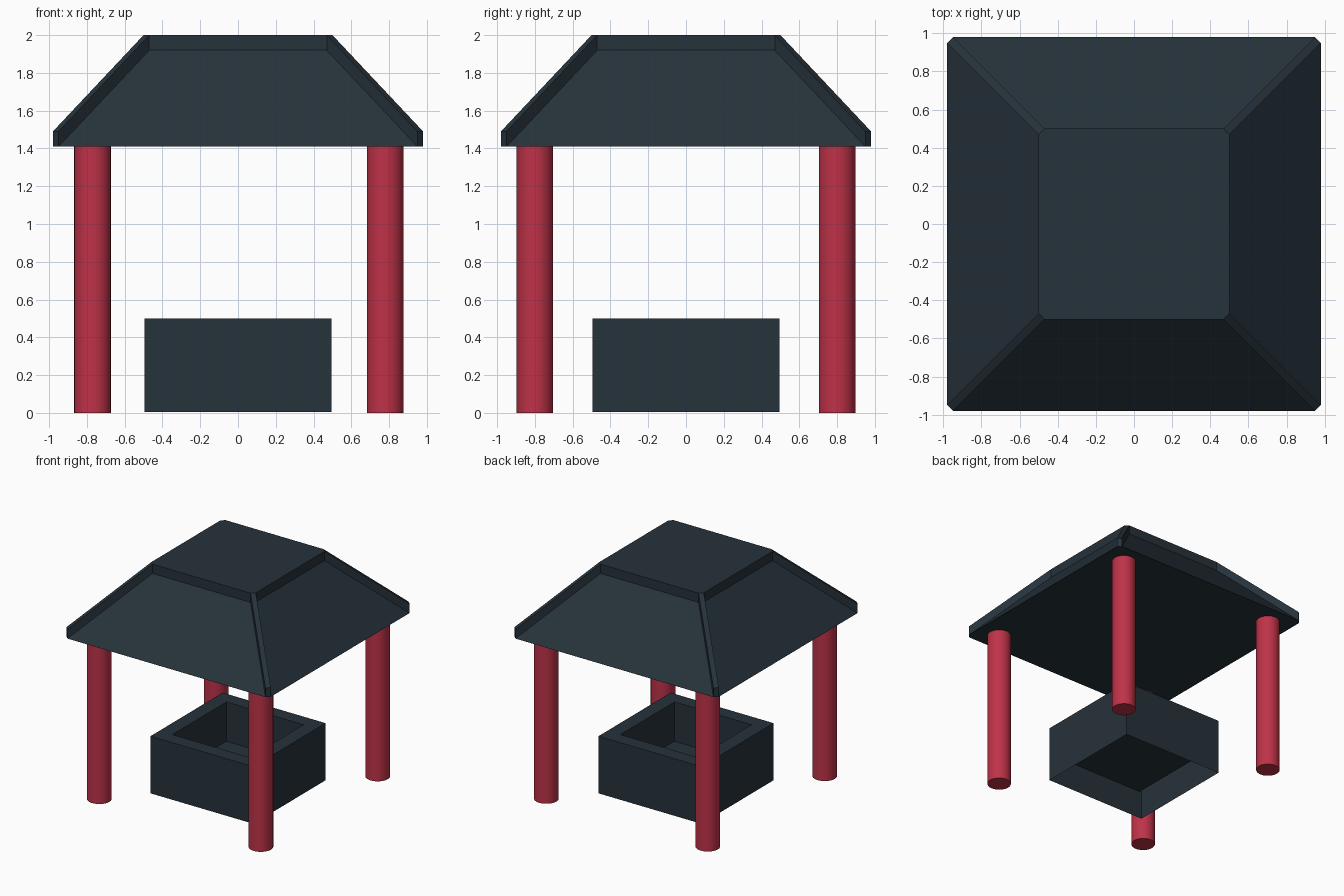
import bpy, bmesh, math

if "Cube" in bpy.data.objects:
    bpy.data.objects.remove(bpy.data.objects["Cube"])


def material(name, rgb):
    m = bpy.data.materials.new(name)
    m.diffuse_color = (*rgb, 1)
    m.use_nodes = True
    m.node_tree.nodes["Principled BSDF"].inputs["Base Color"].default_value = m.diffuse_color
    return m


slate = material("dark slate", (0.0194, 0.0319, 0.0430))
red = material("post red", (0.515, 0.032, 0.065))


def finish(bm, name, mat):
    bmesh.ops.recalc_face_normals(bm, faces=bm.faces)
    me = bpy.data.meshes.new(name)
    bm.to_mesh(me)
    bm.free()
    me.materials.append(mat)
    ob = bpy.data.objects.new(name, me)
    bpy.context.collection.objects.link(ob)
    return ob


# Roof: hipped frustum with sunken panels between raised corner ribs
EAVE, TOP, CHAMFER, RIB = 0.98, 0.50, 0.03, 0.08
Z_EAVE, Z_TOP = 1.41, 1.92


def octagon(bm, half, z):
    """Square with clipped corners; even-numbered edges are the clips."""
    c = half - CHAMFER
    pts = []
    for k in range(4):
        a = k * math.pi / 2
        for x, y in ((half, c), (c, half)):
            pts.append(bm.verts.new((x * math.cos(a) - y * math.sin(a),
                                     x * math.sin(a) + y * math.cos(a), z)))
    return pts


bm = bmesh.new()
low = octagon(bm, EAVE, Z_EAVE)
high = octagon(bm, EAVE, Z_EAVE + RIB)
in_low = octagon(bm, TOP, Z_TOP)
in_high = octagon(bm, TOP, Z_TOP + RIB)
bm.faces.new(low)
bm.faces.new(in_high)
for i in range(8):
    j = (i + 1) % 8
    if i % 2 == 0:      # corner rib: end and sloping top
        rows = (low, high, in_high)
    else:               # sunken panel and the step up to the flat top
        rows = (low, in_low, in_high)
    for a, b in zip(rows, rows[1:]):
        bm.faces.new((a[i], a[j], b[j], b[i]))
    bm.faces.new((low[i], high[i], in_high[i], in_low[i]))  # rib side
finish(bm, "roof", slate)

# Basin: open-bottomed box with a square well sunk into its top
bm = bmesh.new()
rings = []
for half, z in ((0.494, 0.005), (0.494, 0.5), (0.37, 0.5), (0.37, 0.16)):
    rings.append([bm.verts.new((sx * half, sy * half, z))
                  for sx, sy in ((-1, -1), (1, -1), (1, 1), (-1, 1))])
for a, b in zip(rings, rings[1:]):
    for i in range(4):
        j = (i + 1) % 4
        bm.faces.new((a[i], a[j], b[j], b[i]))
bm.faces.new(rings[-1])
finish(bm, "basin", slate)

# Four round posts
for side, x in (("left", -0.77), ("right", 0.78)):
    for end, y in (("front", -0.80), ("back", 0.80)):
        bpy.ops.mesh.primitive_cylinder_add(vertices=32, radius=0.097, depth=1.43,
                                            location=(x, y, 0.715))
        post = bpy.context.object
        post.name = f"{end}_{side}_post"
        post.data.materials.append(red)
        bpy.ops.object.shade_smooth_by_angle(angle=math.radians(30))
